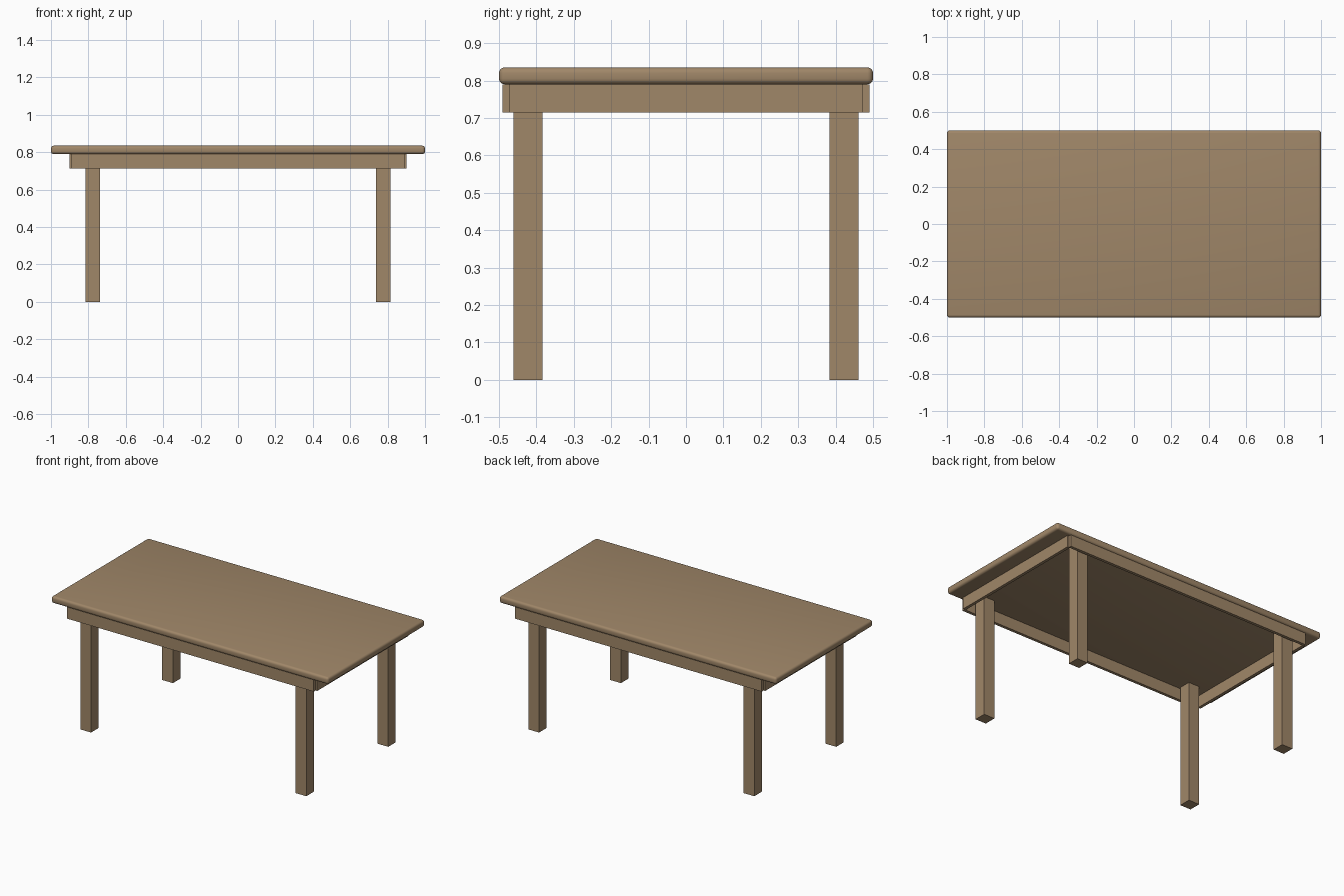
import bpy
import math

if "Cube" in bpy.data.objects:
    bpy.data.objects.remove(bpy.data.objects["Cube"], do_unlink=True)

WOOD = (0.352, 0.242, 0.140, 1.0)
wood = bpy.data.materials.new("light brown wood")
wood.use_nodes = True
wood.diffuse_color = WOOD
wood.node_tree.nodes["Principled BSDF"].inputs["Base Color"].default_value = WOOD


def box(name, size, center):
    bpy.ops.mesh.primitive_cube_add(size=1, location=center)
    obj = bpy.context.object
    obj.name = name
    obj.scale = size
    bpy.ops.object.transform_apply(location=False, rotation=False, scale=True)
    obj.data.materials.append(wood)
    return obj


TOP_Z, UNDER_Z, APRON_Z = 0.835, 0.79, 0.714

# Tabletop with rounded edges
top = box("tabletop", (2.0, 1.0, TOP_Z - UNDER_Z), (0, 0, (TOP_Z + UNDER_Z) / 2))
bevel = top.modifiers.new("rounded edges", "BEVEL")
bevel.width = 0.015
bevel.segments = 4
bpy.ops.object.modifier_apply(modifier=bevel.name)
bpy.ops.object.shade_smooth_by_angle(angle=math.radians(35))

# Apron rails: the end rails sit between the long rails and stand slightly proud
rail_h, rail_z = UNDER_Z - APRON_Z, (UNDER_Z + APRON_Z) / 2
for word, s in (("front", -1), ("back", 1)):
    box(word + "_rail", (1.78, 0.019, rail_h), (0, s * 0.481, rail_z))
for word, s in (("right", -1), ("left", 1)):
    box(word + "_rail", (0.019, 0.944, rail_h), (s * 0.892, 0, rail_z))

# Square legs running up to the underside of the top
for fb, sy in (("front", -1), ("back", 1)):
    for rl, sx in (("right", -1), ("left", 1)):
        box(f"{fb}_{rl}_leg", (0.077, 0.077, UNDER_Z),
            (sx * 0.777, sy * 0.422, UNDER_Z / 2))
